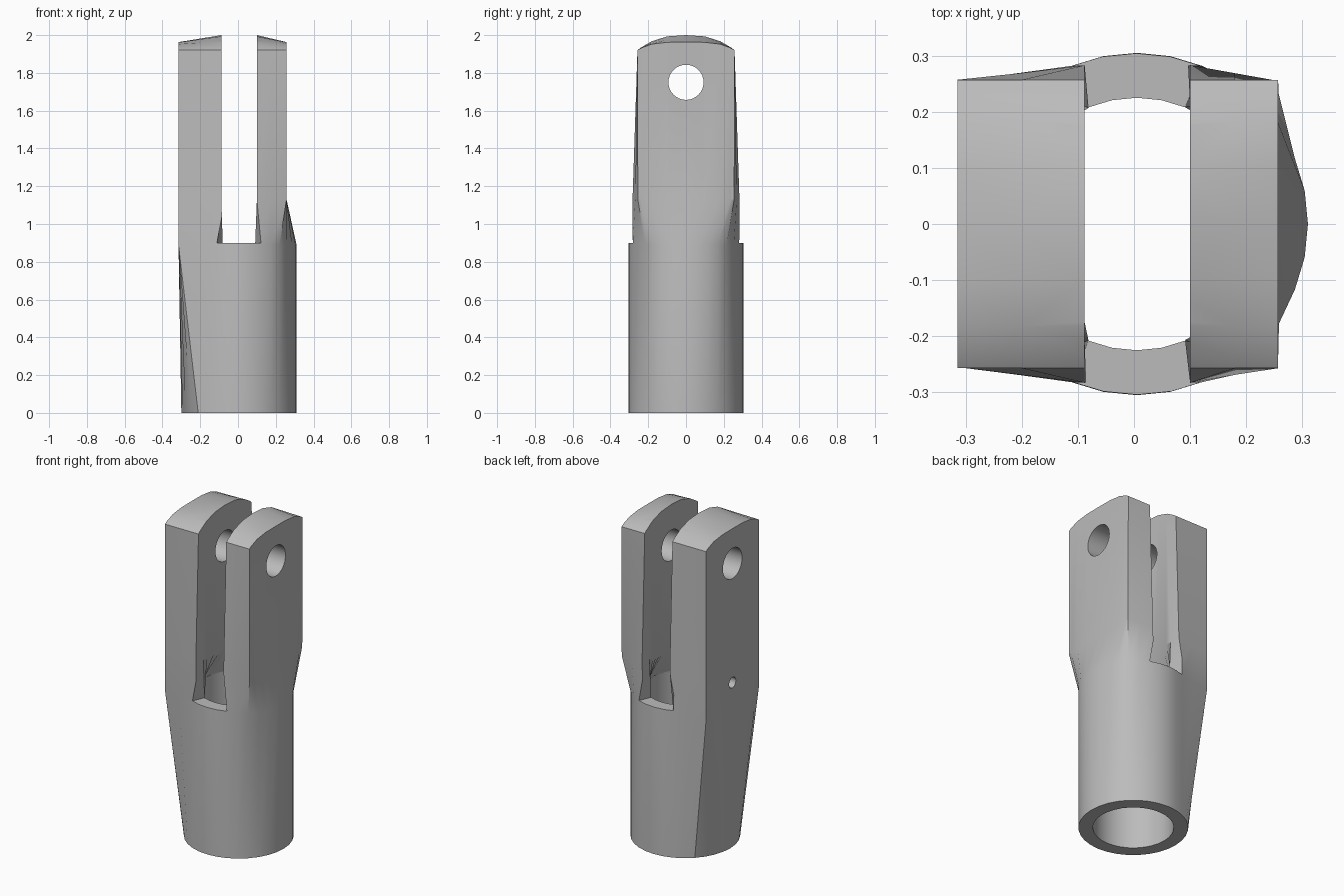
import bpy, bmesh
from math import sin, cos, radians, pi

if "Cube" in bpy.data.objects:
    bpy.data.objects.remove(bpy.data.objects["Cube"])

CX, R, BORE = 0.005, 0.305, 0.225      # tube axis, outer and inner radius
STEP = 11.25                           # degrees between ring points
XS = [0.257, 0.18, 0.1, 0.05, CX, -0.04, -0.088, -0.2, -0.315]
VS = [sin(pi / 8 * k) for k in range(-4, 5)]
N = 8

steel = bpy.data.materials.new("plain grey steel")
steel.use_nodes = True
GREY = (0.5, 0.5, 0.5, 1)
steel.diffuse_color = GREY
steel.node_tree.nodes["Principled BSDF"].inputs["Base Color"].default_value = GREY


def make_object(name, bm):
    bmesh.ops.recalc_face_normals(bm, faces=bm.faces)
    mesh = bpy.data.meshes.new(name)
    bm.to_mesh(mesh)
    bm.free()
    mesh.materials.append(steel)
    ob = bpy.data.objects.new(name, mesh)
    bpy.context.collection.objects.link(ob)
    return ob


def bridge(bm, a, b):
    for k in range(len(a)):
        n = (k + 1) % len(a)
        bm.faces.new((a[k], a[n], b[n], b[k]))


def on_circle(angle, r):
    return CX + r * cos(radians(angle)), r * sin(radians(angle))


# Ring order: right flat, back side, left flat, front side
CELLS = ([(0, j) for j in range(N)] + [(i, N) for i in range(N)]
         + [(N, j) for j in range(N, 0, -1)] + [(i, 0) for i in range(N, 0, -1)])


def round_point(k):
    return on_circle(-45 + STEP * k, R)


def fork_point(i, j):
    # Arms are wider towards the slot than at their outer faces
    x = XS[i]
    t = min(1, (x + 0.315) / 0.227, (0.257 - x) / 0.157)
    return x, VS[j] * (0.255 + 0.028 * t)


def flared_point(k):
    # Left part squared off, the rest still round
    i, j = CELLS[k]
    if i == N:
        return fork_point(i, j)
    if i == N - 1:
        return -0.213, (0.268 if j else -0.268)
    return round_point(k)


def top_point(i, j):
    x, v = XS[i], abs(VS[j])
    t = min(1, (x + 0.315) / 0.227, (0.257 - x) / 0.157)
    outer = 0.043 * (1 - v ** 4)
    inner = 0.08 * (1 - v ** 2.6)
    return x, VS[j] * 0.257, 1.92 + outer + (inner - outer) * t


# Outer body: round foot lofted into the squared fork with a domed top
bm = bmesh.new()
count = len(CELLS)
foot = [bm.verts.new((*round_point(k), 0)) for k in range(count)]
neck = [bm.verts.new((*flared_point(k), 0.89)) for k in range(count)]
fork = [bm.verts.new((*fork_point(*c), 1.13)) for c in CELLS]
grid = [[bm.verts.new(top_point(i, j)) for j in range(N + 1)] for i in range(N + 1)]
rim = [grid[i][j] for i, j in CELLS]
for low, high in ((foot, neck), (neck, fork), (fork, rim)):
    bridge(bm, low, high)
bm.faces.new(foot)
for i in range(N):
    for j in range(N):
        bm.faces.new((grid[i][j], grid[i + 1][j], grid[i + 1][j + 1], grid[i][j + 1]))
body = make_object("clevis_body", bm)


# Slot cutter: round bore with radial cheeks, lofted to a straight slot
def slot_ring(straight):
    pts = []
    for base, x in ((0, 0.1), (180, -0.088)):
        s = 1 if base == 0 else -1
        for k in range(-6, 7):
            pts.append((x, s * 0.21 * k / 6) if straight
                       else on_circle(base + STEP * k, BORE))
            if k == 6 or k == -6:
                px, py = on_circle(base + STEP * k, 0.36)
                end = (x, py) if straight else (px, py)
                pts.insert(len(pts) - (1 if k < 0 else 0), end)
    return pts


bm = bmesh.new()
rings = [[bm.verts.new((x, y, z)) for x, y in slot_ring(s)]
         for z, s in ((0.9, False), (1.13, True), (2.2, True))]
bridge(bm, rings[0], rings[1])
bridge(bm, rings[1], rings[2])
bm.faces.new(rings[0])
bm.faces.new(rings[2])
slot = make_object("slot_cutter", bm)


def cylinder(name, r, depth, loc, along_x, sides):
    bpy.ops.mesh.primitive_cylinder_add(
        vertices=sides, radius=r, depth=depth, location=loc,
        rotation=(0, pi / 2 if along_x else 0, 0))
    ob = bpy.context.object
    ob.name = name
    ob.data.materials.append(steel)
    return ob


cutters = [
    cylinder("bore_cutter", BORE, 1.01, (CX, 0, 0.405), False, 32),
    slot,
    cylinder("pin_hole_cutter", 0.093, 1, (0, 0, 1.75), True, 32),
    cylinder("small_hole_cutter", 0.033, 0.4, (-0.22, 0, 1.02), True, 16),
]

# Cut the openings, then drop the helpers
bpy.ops.object.select_all(action='DESELECT')
bpy.context.view_layer.objects.active = body
body.select_set(True)
for cutter in cutters:
    cutter.hide_render = True
    mod = body.modifiers.new(cutter.name, 'BOOLEAN')
    mod.operation = 'DIFFERENCE'
    mod.solver = 'EXACT'
    mod.object = cutter
    bpy.ops.object.modifier_apply(modifier=mod.name)
    bpy.data.objects.remove(cutter)
bpy.ops.object.shade_smooth_by_angle(angle=radians(30))
